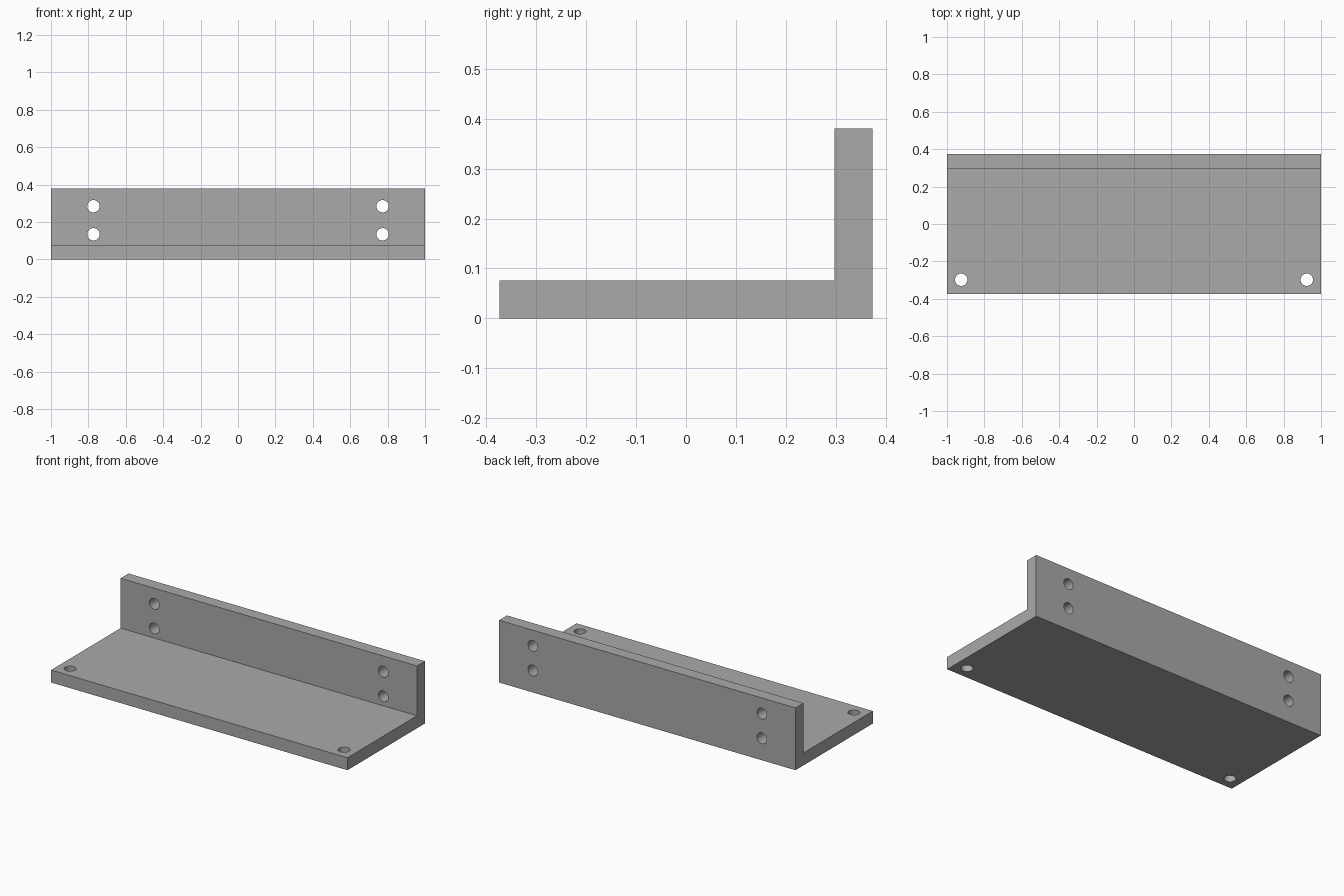
import bpy
import bmesh
from math import radians

default = bpy.data.objects.get("Cube")
if default:
    bpy.data.objects.remove(default, do_unlink=True)

LENGTH, HALF_DEPTH, HEIGHT, THICK = 2.0, 0.373, 0.38, 0.076
HOLE_RADIUS = 0.033

grey = bpy.data.materials.new("plain grey")
grey.use_nodes = True
colour = (0.4, 0.4, 0.4, 1)
grey.diffuse_color = colour
grey.node_tree.nodes["Principled BSDF"].inputs["Base Color"].default_value = colour

# L-shaped profile extruded along the length
wall = HALF_DEPTH - THICK
profile = [(-HALF_DEPTH, 0), (HALF_DEPTH, 0), (HALF_DEPTH, HEIGHT),
           (wall, HEIGHT), (wall, THICK), (-HALF_DEPTH, THICK)]
bm = bmesh.new()
face = bm.faces.new([bm.verts.new((-LENGTH / 2, y, z)) for y, z in profile])
extruded = bmesh.ops.extrude_face_region(bm, geom=[face])["geom"]
bmesh.ops.translate(bm, vec=(LENGTH, 0, 0),
                    verts=[v for v in extruded if isinstance(v, bmesh.types.BMVert)])
bmesh.ops.recalc_face_normals(bm, faces=bm.faces)
mesh = bpy.data.meshes.new("angle_bracket")
bm.to_mesh(mesh)
bm.free()
mesh.materials.append(grey)
bracket = bpy.data.objects.new("angle_bracket", mesh)
bpy.context.collection.objects.link(bracket)


def drill(name, location, tilt=0):
    """Cut a round hole through the bracket."""
    bpy.ops.mesh.primitive_cylinder_add(vertices=48, radius=HOLE_RADIUS, depth=THICK * 2,
                                        location=location, rotation=(tilt, 0, 0))
    cutter = bpy.context.object
    cutter.name = name
    cutter.data.materials.append(grey)
    cut = bracket.modifiers.new(name, "BOOLEAN")
    cut.operation = "DIFFERENCE"
    cut.solver = "EXACT"
    cut.object = cutter
    return cutter


# Mirrored pairs of holes: one in the base, two in the upright
cutters = []
for side, label in ((1, "left"), (-1, "right")):
    cutters.append(drill(f"{label}_base_hole", (side * 0.924, -0.298, THICK / 2)))
    for level, z in (("lower", 0.134), ("upper", 0.284)):
        cutters.append(drill(f"{label}_{level}_wall_hole",
                             (side * 0.773, wall + THICK / 2, z), radians(90)))

# Apply the cuts and remove the cutters
bpy.ops.object.select_all(action="DESELECT")
bracket.select_set(True)
bpy.context.view_layer.objects.active = bracket
for modifier in list(bracket.modifiers):
    bpy.ops.object.modifier_apply(modifier=modifier.name)
for cutter in cutters:
    bpy.data.objects.remove(cutter, do_unlink=True)
bpy.ops.object.shade_smooth_by_angle(angle=radians(30))
